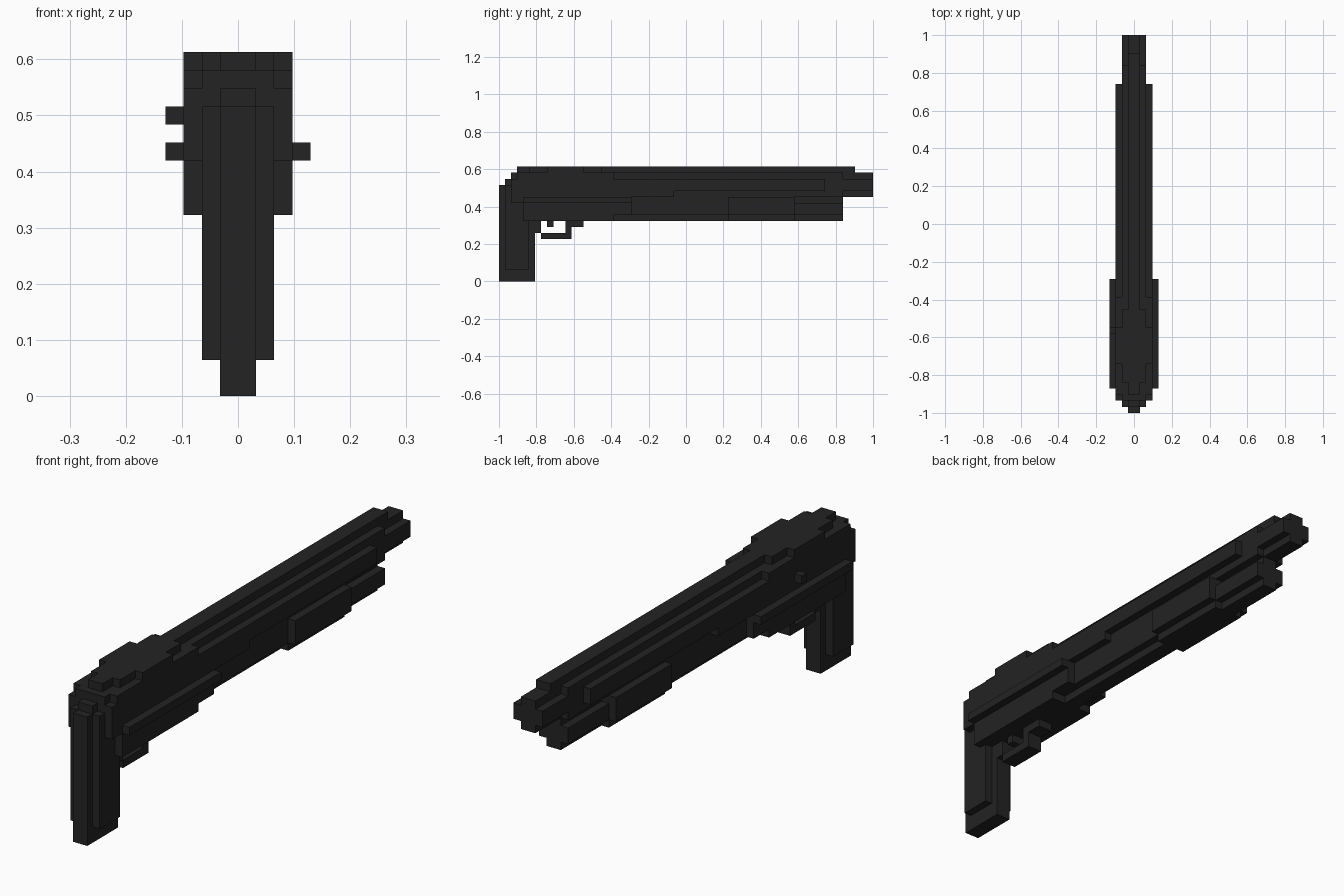
import bpy, bmesh, math

if "Cube" in bpy.data.objects:
    bpy.data.objects.remove(bpy.data.objects["Cube"])

U = 2 / 62  # one block of the grid

# Every part is a list of boxes mirrored over x = 0: (half width, y0, y1, z0, z1)
PARTS = {
    "grip": [
        (1, -31, -25, 0, 10), (1, -25, -24, 8, 10), (2, -30, -26, 2, 16),
        (1, -31, -29, 10, 16), (1, -30, -29, 16, 17)],
    "receiver": [
        (3, -27, -12, 10, 11), (3, -27, -9, 11, 13), (3, -29, -9, 13, 14),
        (3, -29, -2, 14, 17), (2, -29, -28, 17, 18), (3, -28, -12, 17, 18)],
    "receiver_cap": [
        (1, -28, -26, 18, 19), (2, -26, -23, 18, 19),
        (3, -23, -17, 18, 19), (2, -17, -14, 18, 19)],
    "side_rail": [(4, -27, -9, 13, 14)],
    "trigger_guard": [
        (1, -24, -19, 7, 8), (1, -20, -19, 8, 10), (1, -19, -17, 9, 10)],
    "trigger": [(1, -23, -22, 9, 10)],
    "barrel": [
        (2, -12, 26, 14, 18), (2, 26, 31, 15, 17), (1, 26, 31, 14, 18)],
    "barrel_side_ridge": [(3, -2, 23, 15, 17)],
    "top_rib": [(1, -14, 28, 18, 19)],
    "magazine_tube": [
        (1, -12, 26, 10, 14), (2, -12, 26, 11, 13), (2, -12, 18, 13, 14)],
    "forend": [(3, 7, 18, 11, 14), (2, 7, 18, 10, 11)],
}

black = bpy.data.materials.new("matte black")
black.diffuse_color = (0.017, 0.017, 0.017, 1)
black.use_nodes = True
black.node_tree.nodes["Principled BSDF"].inputs["Base Color"].default_value = black.diffuse_color

# Fill the grid; each cell belongs to the first part that claims it
owner = {}
for name, boxes in PARTS.items():
    for w, y0, y1, z0, z1 in boxes:
        for x in range(-w, w):
            for y in range(y0, y1):
                for z in range(z0, z1):
                    owner.setdefault((x, y, z), name)
owner[(-4, -18, 15)] = "side_button"  # button on the left side only

DIRS = [(a, s) for a in range(3) for s in (0, 1)]


def build(name):
    """Skin the cells of one part with its outside faces only."""
    bm = bmesh.new()
    for cell in [c for c, n in owner.items() if n == name]:
        for axis, side in DIRS:
            near = list(cell)
            near[axis] += 1 if side else -1
            if tuple(near) in owner:
                continue
            b, c = (axis + 1) % 3, (axis + 2) % 3
            corners = [(0, 0), (1, 0), (1, 1), (0, 1)]
            verts = []
            for i, j in (corners if side else corners[::-1]):
                p = list(cell)
                p[axis] += side
                p[b] += i
                p[c] += j
                verts.append(bm.verts.new([v * U for v in p]))
            bm.faces.new(verts)
    bmesh.ops.remove_doubles(bm, verts=bm.verts, dist=U * 0.01)
    bmesh.ops.dissolve_limit(bm, angle_limit=math.radians(1),
                             verts=bm.verts, edges=bm.edges)
    mesh = bpy.data.meshes.new(name)
    bm.to_mesh(mesh)
    bm.free()
    mesh.materials.append(black)
    bpy.context.collection.objects.link(bpy.data.objects.new(name, mesh))


for part in list(PARTS) + ["side_button"]:
    build(part)
